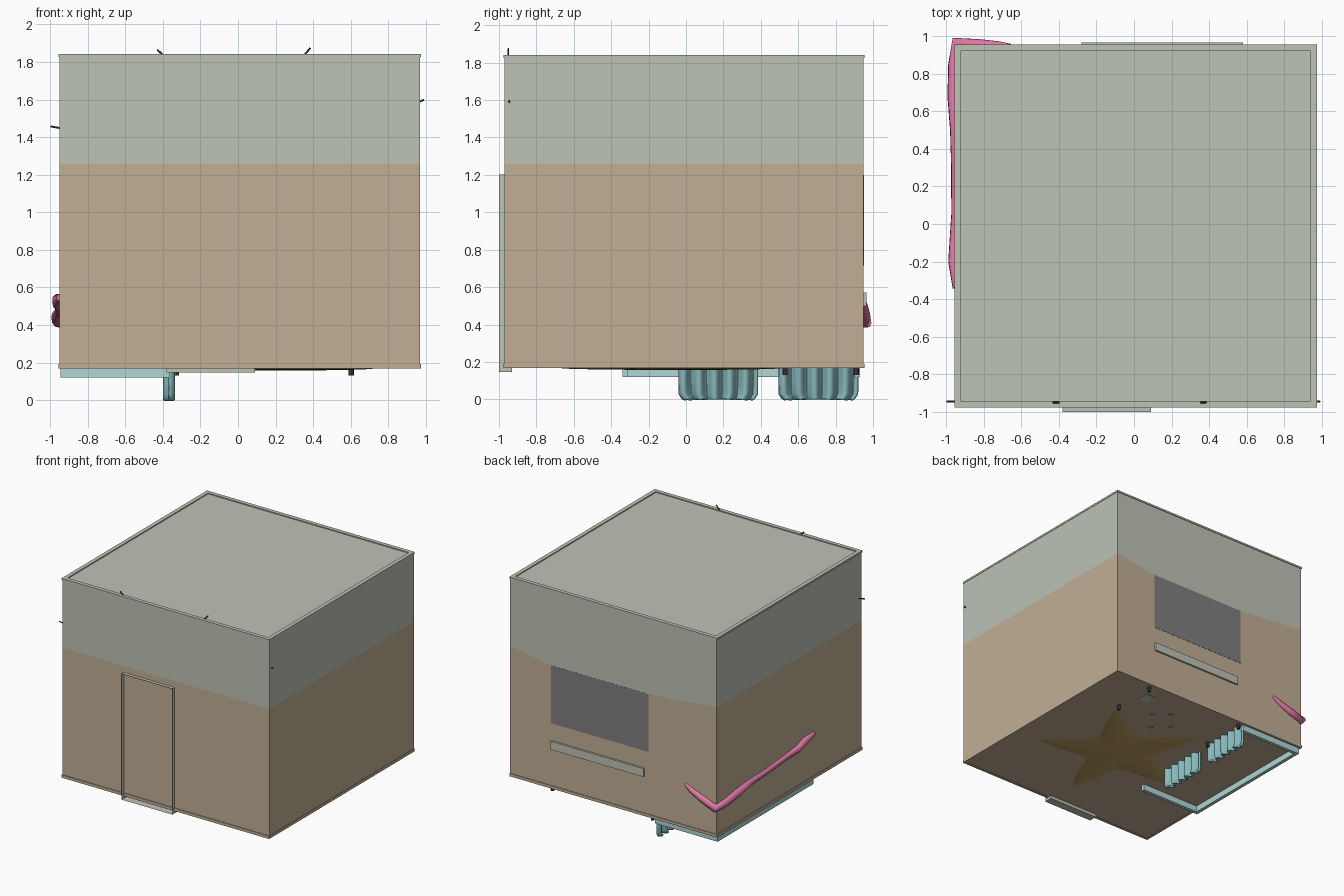
import bpy, bmesh, math
from mathutils import Vector

if "Cube" in bpy.data.objects:
    bpy.data.objects.remove(bpy.data.objects["Cube"])


def mat(name, r, g, b):
    m = bpy.data.materials.new(name)
    lin = [((c / 255 + 0.055) / 1.055) ** 2.4 for c in (r, g, b)]
    m.diffuse_color = (*lin, 1)
    m.use_nodes = True
    m.node_tree.nodes["Principled BSDF"].inputs["Base Color"].default_value = m.diffuse_color
    return m


SAGE = mat("sage", 189, 195, 182)
TAN = mat("tan", 194, 175, 149)
GREY = mat("window grey", 128, 128, 128)
CYAN = mat("curtain teal", 136, 185, 188)
PALE = mat("pale aqua", 178, 214, 214)
PINK = mat("pink", 224, 120, 165)
DARK = mat("charcoal", 70, 68, 68)
GOLD = mat("gold", 188, 157, 96)


def finish(name, bm, *mats):
    me = bpy.data.meshes.new(name)
    bm.to_mesh(me)
    bm.free()
    for m in mats:
        me.materials.append(m)
    ob = bpy.data.objects.new(name, me)
    bpy.context.collection.objects.link(ob)
    return ob


def box_bm(lo, hi):
    bm = bmesh.new()
    bmesh.ops.create_cube(bm, size=1)
    for v in bm.verts:
        v.co = [hi[i] if v.co[i] > 0 else lo[i] for i in range(3)]
    return bm


def box(name, lo, hi, m):
    return finish(name, box_bm(lo, hi), m)


def rod(name, a, b, r, m, sides=8):
    a, b = Vector(a), Vector(b)
    bm = bmesh.new()
    bmesh.ops.create_cone(bm, cap_ends=True, segments=sides, radius1=r, radius2=r, depth=(b - a).length)
    ob = finish(name, bm, m)
    ob.location = (a + b) / 2
    ob.rotation_euler = (b - a).to_track_quat('Z', 'Y').to_euler()
    return ob


def ring(name, lo, hi, w, m):
    """rectangular frame of four bars"""
    (x0, y0, z0), (x1, y1, z1) = lo, hi
    box(name + "_front", (x0, y0, z0), (x1, y0 + w, z1), m)
    box(name + "_back", (x0, y1 - w, z0), (x1, y1, z1), m)
    box(name + "_left", (x0, y0 + w, z0), (x0 + w, y1 - w, z1), m)
    box(name + "_right", (x1 - w, y0 + w, z0), (x1, y1 - w, z1), m)


# room shell: tan below, sage above
bm = box_bm((-0.95, -0.97, 0.172), (0.97, 0.95, 1.833))
bmesh.ops.bisect_plane(bm, geom=bm.verts[:] + bm.edges[:] + bm.faces[:],
                       plane_co=(0, 0, 1.257), plane_no=(0, 0, 1))
for f in bm.faces:
    f.material_index = 0 if f.calc_center_median().z > 1.257 else 1
finish("room_shell", bm, SAGE, TAN)

# crown moulding and skirting
ring("crown", (-0.956, -0.976, 1.826), (0.973, 0.955, 1.841), 0.033, SAGE)
ring("skirting", (-0.956, -0.976, 0.168), (0.973, 0.955, 0.192), 0.02, TAN)

# sage paint dipping to the window head on the back wall
bm = bmesh.new()
bm.faces.new([bm.verts.new((x, 0.951, z)) for x, z in
              ((-0.95, 1.258), (0.97, 1.258), (0.585, 1.2), (-0.318, 1.2))])
finish("back_wall_paint", bm, SAGE)

# window and sill
box("window", (-0.318, 0.945, 0.715), (0.585, 0.952, 1.2), GREY)
box("window_sill", (-0.28, 0.92, 0.5), (0.58, 0.966, 0.57), SAGE)

# door casing: thin shell open at the front
bm = box_bm((-0.38, -1.0, 0.146), (0.09, -0.93, 1.203))
bm.normal_update()
bmesh.ops.delete(bm, geom=[f for f in bm.faces if f.normal.y < -0.5], context='FACES')
finish("door_casing", bm, SAGE)

# bed base, open on the curtain side
box("bed_side", (-0.945, -0.34, 0.12), (-0.915, 0.93, 0.6), PALE)
box("bed_foot", (-0.915, -0.34, 0.12), (-0.365, -0.31, 0.6), PALE)
box("bed_head", (-0.915, 0.90, 0.12), (-0.365, 0.93, 0.6), PALE)


# pleated curtains hanging below the floor
def curtain(name, y0, y1):
    bm = bmesh.new()
    n, rows = 60, (0.0, 0.008, 0.03, 0.1, 0.2, 0.6)
    grid = []
    for z in rows:
        inset = 0.028 * max(0, 1 - z / 0.03) ** 2
        grid.append([bm.verts.new((-0.367 + 0.024 * math.sin(i / n * math.tau * 5),
                                   y0 + inset + (y1 - y0 - 2 * inset) * i / n, z))
                     for i in range(n + 1)])
    for a, b in zip(grid, grid[1:]):
        for i in range(n):
            f = bm.faces.new((a[i], a[i + 1], b[i + 1], b[i]))
            f.smooth = True
    ob = finish(name, bm, CYAN)
    s = ob.modifiers.new("thickness", 'SOLIDIFY')
    s.thickness = 0.014
    s.offset = 0


curtain("curtain_near", -0.035, 0.38)
curtain("curtain_far", 0.5, 0.915)

# star rug, puffed and just poking through the floor
bm = bmesh.new()
N, R = 100, 8
rings = []
for k in range(1, R + 1):
    t = k / R
    row = []
    for i in range(N):
        a = math.tau * i / N
        s = abs((a / math.tau * 5 + 0.5) % 1 - 0.5) * 2      # 0 at tip, 1 at notch
        r = 0.285 + 0.385 * (1 - s) ** 2.1
        z = 0.172 - 0.012 * math.sqrt(max(0, 1 - t * t)) - 0.003
        ang = a + math.radians(48)
        row.append(bm.verts.new((0.13 + r * t * math.cos(ang), -0.036 + r * t * math.sin(ang), z)))
    rings.append(row)
hub = bm.verts.new((0.13, -0.036, 0.157))
for i in range(N):
    j = (i + 1) % N
    bm.faces.new((hub, rings[0][j], rings[0][i]))
    for p, q in zip(rings, rings[1:]):
        bm.faces.new((p[i], p[j], q[j], q[i]))
for f in bm.faces:
    f.smooth = True
finish("star_rug", bm, GOLD)

# desk legs, chair feet and small floor plate
for i, (x, y) in enumerate(((0.6, 0.91), (0.6, 0.53), (-0.33, 0.53), (-0.33, 0.91))):
    rod("desk_leg_%d" % i, (x + 0.003, y, 0.13), (x, y, 0.5), 0.014, DARK)
for i, (x, y) in enumerate(((0.30, 0.59), (0.19, 0.68), (0.18, 0.42), (0.06, 0.52))):
    rod("chair_foot_%d" % i, (x, y, 0.168), (x, y, 0.3), 0.02, PINK)
box("floor_plate", (0.45, 0.71, 0.169), (0.55, 0.81, 0.175), SAGE)

# ends of the hanging string
for i, (a, b) in enumerate((((-0.43, -0.95, 1.865), (-0.38, -0.95, 1.82)),
                            ((0.385, -0.95, 1.875), (0.34, -0.95, 1.82)),
                            ((-0.997, -0.945, 1.457), (-0.93, -0.945, 1.445)),
                            ((0.99, -0.945, 1.598), (0.94, -0.945, 1.58)))):
    rod("string_end_%d" % i, a, b, 0.005, DARK, 6)

# pink blanket edge wrapping the back left corner
path = ((-0.66, 0.945, 0.535, .5), (-0.72, 0.95, 0.50, .75), (-0.82, 0.955, 0.46, .95),
        (-0.945, 0.966, 0.415, 1.1), (-0.957, 0.85, 0.42, 1.1), (-0.96, 0.68, 0.445, 1.15),
        (-0.953, 0.5, 0.465, .9), (-0.95, 0.3, 0.47, .8), (-0.948, 0.05, 0.49, .85),
        (-0.955, -0.12, 0.505, 1.0), (-0.957, -0.2, 0.535, 1.1), (-0.945, -0.34, 0.545, .7))
cu = bpy.data.curves.new("blanket_edge", 'CURVE')
cu.dimensions = '3D'
cu.bevel_depth = 0.03
cu.bevel_resolution = 2
cu.use_fill_caps = True
sp = cu.splines.new('POLY')
sp.points.add(len(path) - 1)
for p, (x, y, z, r) in zip(sp.points, path):
    p.co = (x, y, z, 1)
    p.radius = r
cu.materials.append(PINK)
ob = bpy.data.objects.new("blanket_edge", cu)
bpy.context.collection.objects.link(ob)
bpy.context.view_layer.objects.active = ob
ob.select_set(True)
bpy.ops.object.convert(target='MESH')
